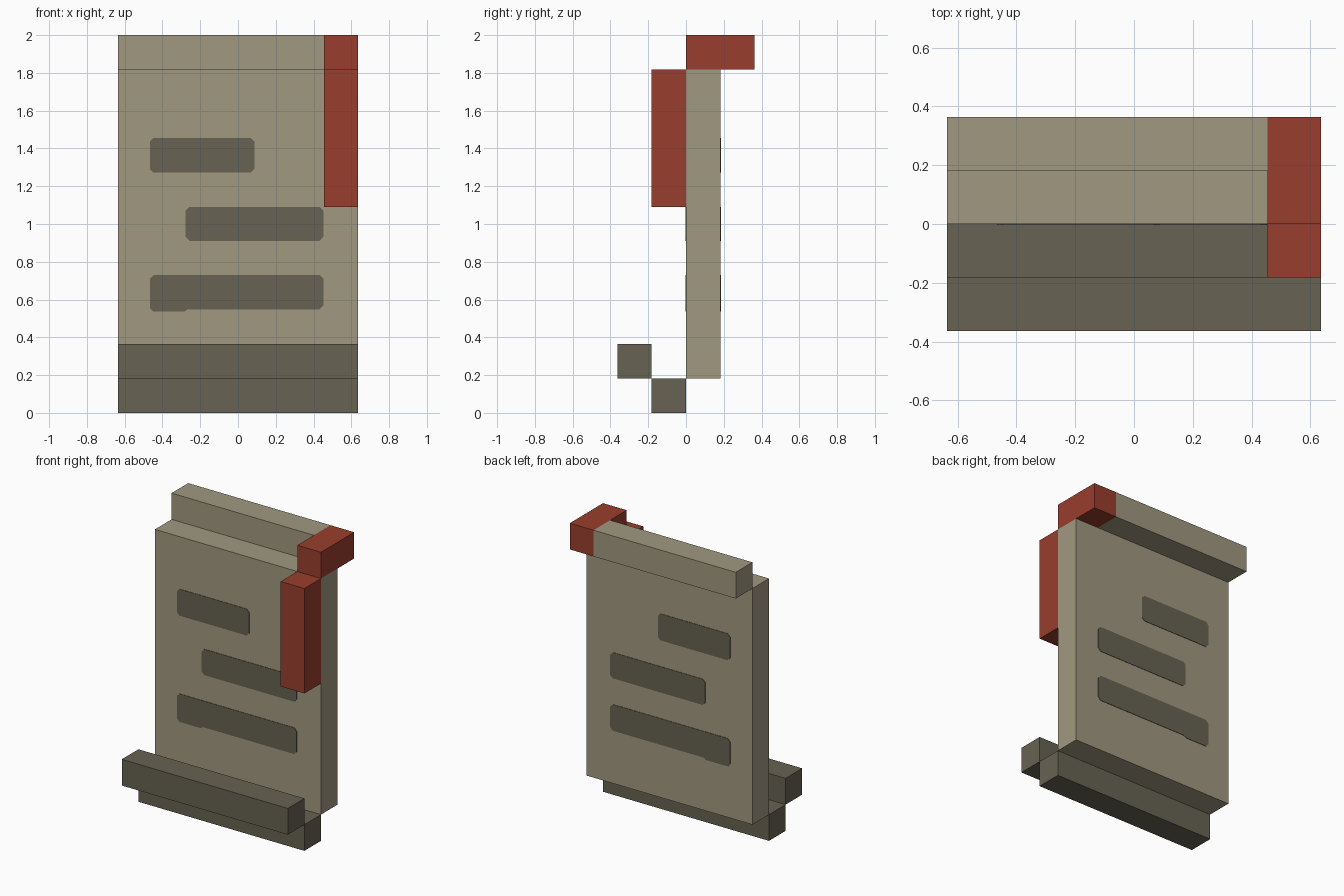
import bpy
import bmesh

cube = bpy.data.objects.get("Cube")
if cube:
    bpy.data.objects.remove(cube, do_unlink=True)

U = 2 / 11            # grid unit: the model is 7 x 4 x 11 units
W = 3.5 * U           # half width
INNER = W - U         # inner edge of the ribbon


def material(name, rgb):
    """Flat material from 0-255 display values."""
    linear = []
    for v in rgb:
        c = v / 255
        linear.append(c / 12.92 if c <= 0.04045 else ((c + 0.055) / 1.055) ** 2.4)
    mat = bpy.data.materials.new(name)
    mat.use_nodes = True
    mat.diffuse_color = (*linear, 1)
    mat.node_tree.nodes["Principled BSDF"].inputs["Base Color"].default_value = (*linear, 1)
    return mat


parchment = material("parchment beige", (160, 152, 128))
shade = material("dark parchment", (103, 98, 82))
red = material("ribbon red", (153, 62, 45))


def prism(name, outline, y0, y1, mat):
    """Extrude an x-z outline from y0 to y1."""
    bm = bmesh.new()
    face = bm.faces.new([bm.verts.new((x, y0, z)) for x, z in outline])
    new = bmesh.ops.extrude_face_region(bm, geom=[face])["geom"]
    verts = [g for g in new if isinstance(g, bmesh.types.BMVert)]
    bmesh.ops.translate(bm, verts=verts, vec=(0, y1 - y0, 0))
    bmesh.ops.recalc_face_normals(bm, faces=bm.faces)
    mesh = bpy.data.meshes.new(name)
    bm.to_mesh(mesh)
    bm.free()
    mesh.materials.append(mat)
    obj = bpy.data.objects.new(name, mesh)
    bpy.context.collection.objects.link(obj)
    return obj


def box(name, x0, x1, y0, y1, z0, z1, mat):
    return prism(name, [(x0, z0), (x1, z0), (x1, z1), (x0, z1)], y0, y1, mat)


# Sheet and its curled ends
box("sheet", -W, W, 0, U, U, 10 * U, parchment)
box("top_curl", -W, INNER, U, 2 * U, 10 * U, 11 * U, parchment)
box("bottom_curl", -W, W, -U, 0, 0, U, shade)
box("bottom_lip", -W, W, -2 * U, -U, U, 2 * U, shade)

# Red ribbon: folded over the top, hanging down the front
box("ribbon_fold", INNER, W, 0, 2 * U, 10 * U, 11 * U, red)
box("ribbon_tail", INNER, W, -U, 0, 6 * U, 10 * U, red)


def chamfered(x0, x1, z0, z1, c=0.02):
    return [(x0 + c, z0), (x1 - c, z0), (x1, z0 + c), (x1, z1 - c),
            (x1 - c, z1), (x0 + c, z1), (x0, z1 - c), (x0, z0 + c)]


# Painted strokes, as thin plates on both faces of the sheet
L, M, R, C = -0.467, -0.277, 0.452, 0.02
low_stroke = [(L + C, 0.536), (M - 0.005, 0.536), (M + 0.01, 0.548)]
low_stroke += chamfered(L, R, 0.548, 0.73)[1:7] + [(L, 0.536 + C)]
strokes = {
    "upper_stroke": chamfered(L, 0.087, 1.272, 1.456),
    "middle_stroke": chamfered(M, R, 0.911, 1.09),
    "lower_stroke": low_stroke,
}
T = 0.003
for name, outline in strokes.items():
    prism(name + "_front", outline, -T, 0.001, shade)
    prism(name + "_back", outline, U - 0.001, U + T, shade)
